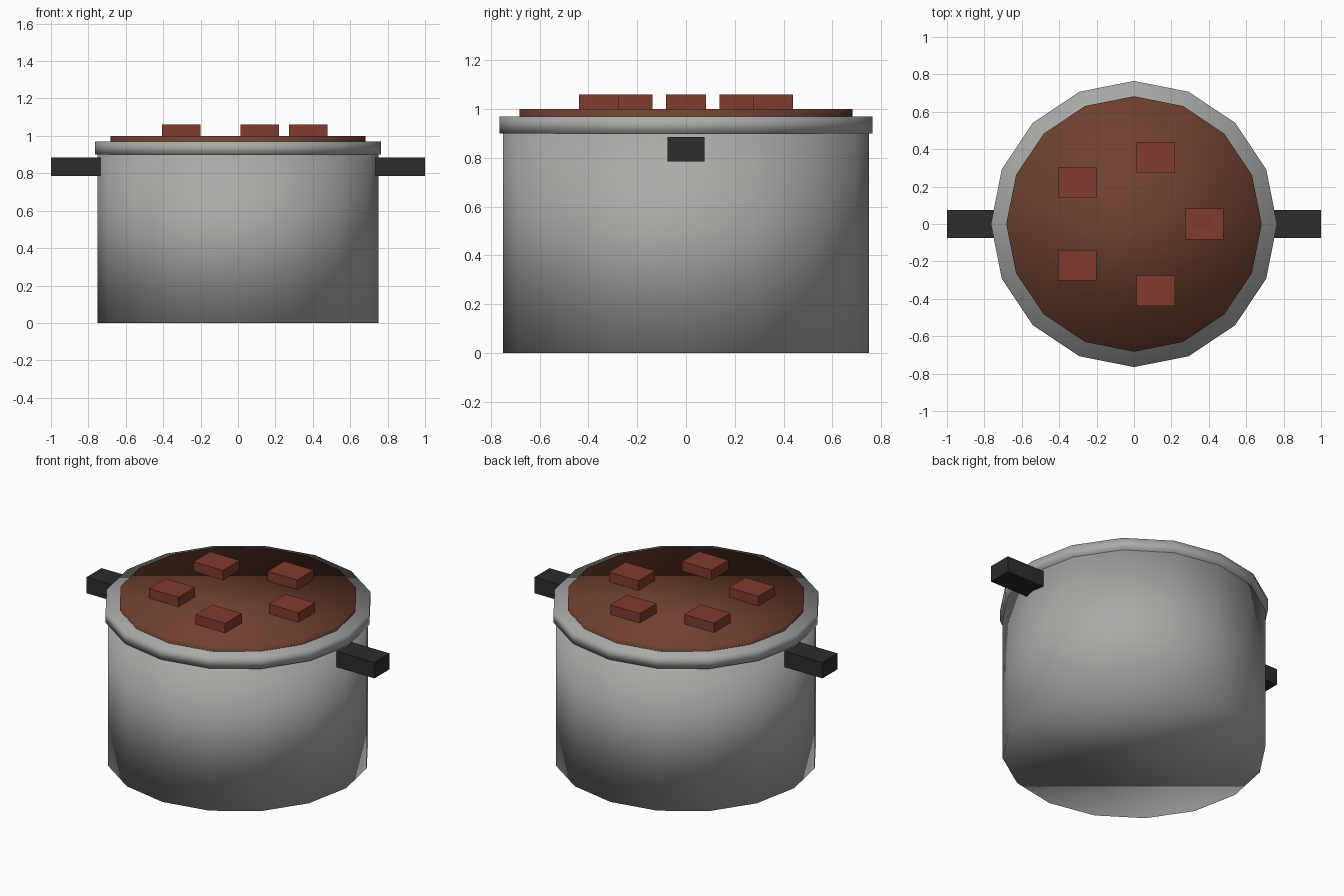
import bpy
from math import cos, sin, tau

cube = bpy.data.objects.get("Cube")
if cube:
    bpy.data.objects.remove(cube, do_unlink=True)


def material(name, colour):
    mat = bpy.data.materials.new(name)
    mat.use_nodes = True
    mat.diffuse_color = (*colour, 1)
    mat.node_tree.nodes["Principled BSDF"].inputs["Base Color"].default_value = (*colour, 1)
    return mat


metal = material("brushed metal", (0.40, 0.41, 0.39))
black = material("black grip", (0.025, 0.025, 0.025))
brown = material("brown stew", (0.16, 0.052, 0.03))
red = material("red meat", (0.22, 0.044, 0.028))


def disc(name, radius, bottom, top, mat):
    """Sixteen-sided cylinder, smooth shaded across its edges."""
    bpy.ops.mesh.primitive_cylinder_add(vertices=16, radius=radius, depth=top - bottom,
                                        location=(0, 0, (bottom + top) / 2))
    obj = bpy.context.object
    obj.name = name
    obj.data.materials.append(mat)
    bpy.ops.object.shade_smooth()


def box(name, centre, size, mat):
    bpy.ops.mesh.primitive_cube_add(size=1, location=centre)
    obj = bpy.context.object
    obj.name = name
    obj.scale = size
    bpy.ops.object.transform_apply(location=False, rotation=False, scale=True)
    obj.data.materials.append(mat)


# Pot, rim and filling
disc("pot_body", 0.75, 0, 0.91, metal)
disc("pot_rim", 0.765, 0.90, 0.97, metal)
disc("stew", 0.683, 0.93, 1.0, brown)

# Side handles
for side, x in (("left", 1), ("right", -1)):
    box(side + "_handle", (x * 0.85, 0, 0.835), (0.3, 0.15, 0.1), black)

# Ring of meat chunks floating on the stew
for i in range(5):
    a = tau * i / 5
    box(f"meat_chunk_{i + 1}", (0.375 * cos(a), 0.375 * sin(a), 1.02), (0.205, 0.165, 0.08), red)
